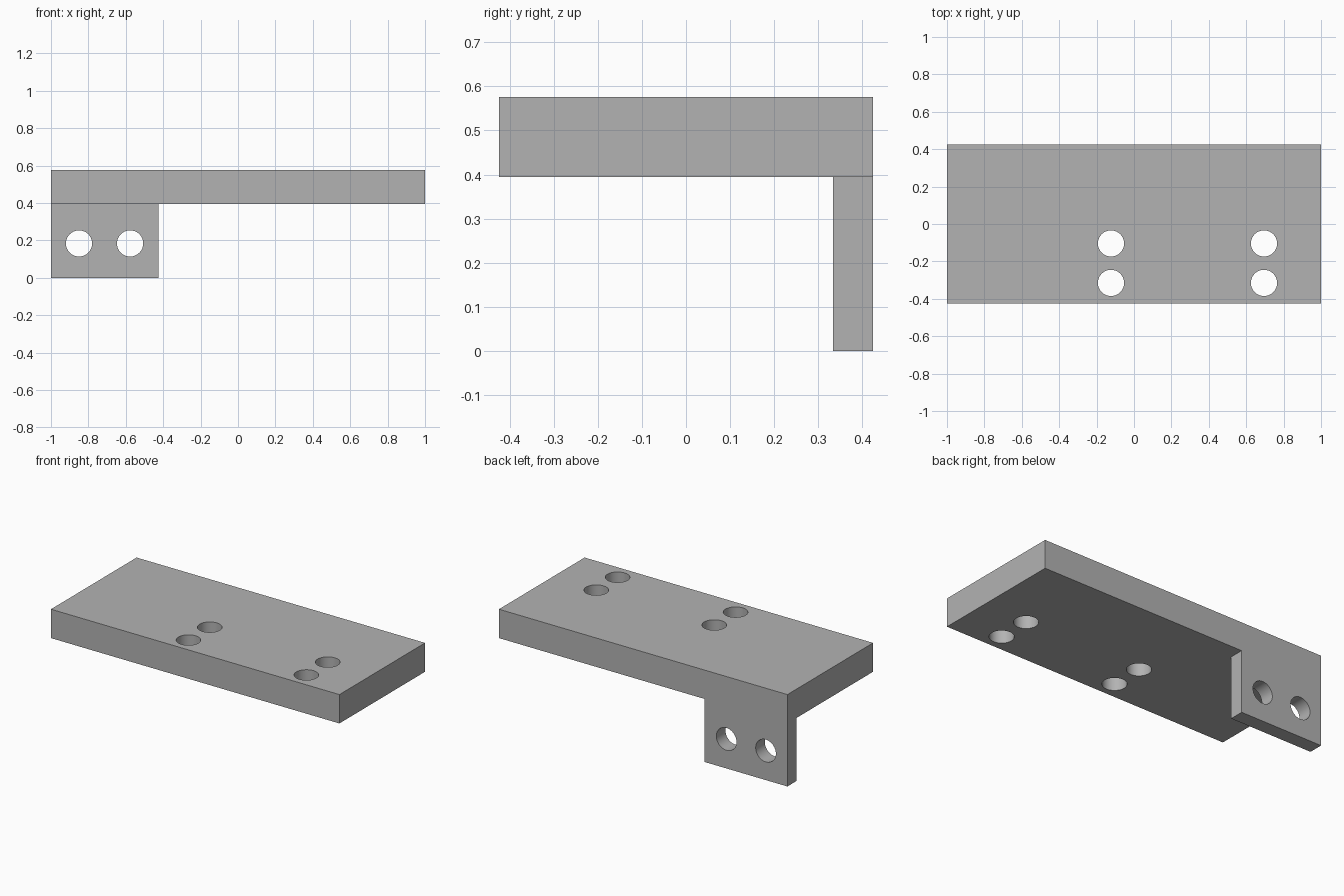
import bpy, bmesh
from mathutils import Matrix, Vector

cube = bpy.data.objects.get("Cube")
if cube:
    bpy.data.objects.remove(cube, do_unlink=True)

grey = bpy.data.materials.new("plain grey")
grey.use_nodes = True
colour = (0.45, 0.45, 0.45, 1)
grey.diffuse_color = colour
grey.node_tree.nodes["Principled BSDF"].inputs["Base Color"].default_value = colour

HOLE_RADIUS = 0.07


def add_object(name, bm):
    mesh = bpy.data.meshes.new(name)
    bm.to_mesh(mesh)
    bm.free()
    mesh.materials.append(grey)
    obj = bpy.data.objects.new(name, mesh)
    bpy.context.collection.objects.link(obj)
    return obj


def box(name, low, high):
    low, high = Vector(low), Vector(high)
    bm = bmesh.new()
    place = Matrix.Translation((low + high) / 2) @ Matrix.Diagonal((high - low).to_4d())
    bmesh.ops.create_cube(bm, size=1, matrix=place)
    return add_object(name, bm)


def hole_cutter(name, centre, axis):
    bm = bmesh.new()
    turn = Vector((0, 0, 1)).rotation_difference(Vector(axis)).to_matrix().to_4x4()
    bmesh.ops.create_cone(bm, cap_ends=True, segments=64, radius1=HOLE_RADIUS,
                          radius2=HOLE_RADIUS, depth=0.4,
                          matrix=Matrix.Translation(centre) @ turn)
    return add_object(name, bm)


def combine(target, tool, operation):
    mod = target.modifiers.new(tool.name, "BOOLEAN")
    mod.operation = operation
    mod.solver = "EXACT"
    mod.object = tool
    bpy.context.view_layer.objects.active = target
    bpy.ops.object.modifier_apply(modifier=mod.name)
    bpy.data.objects.remove(tool, do_unlink=True)


# Thick top plate with the mounting tab hanging from its back right corner
bracket = box("bracket", (-1, -0.424, 0.395), (1, 0.424, 0.576))
tab = box("mounting_tab", (-1, 0.333, 0), (-0.425, 0.424, 0.5))
combine(bracket, tab, "UNION")

# Two pairs of holes through the plate
for x in (-0.123, 0.695):
    for y in (-0.104, -0.315):
        combine(bracket, hole_cutter("plate_hole", (x, y, 0.485), (0, 0, 1)), "DIFFERENCE")

# Two holes through the tab
for x in (-0.85, -0.577):
    combine(bracket, hole_cutter("tab_hole", (x, 0.378, 0.184), (0, 1, 0)), "DIFFERENCE")

# Smooth hole walls, crisp edges
bpy.ops.object.select_all(action="DESELECT")
bracket.select_set(True)
bpy.context.view_layer.objects.active = bracket
bpy.ops.object.shade_smooth_by_angle(angle=0.6)
